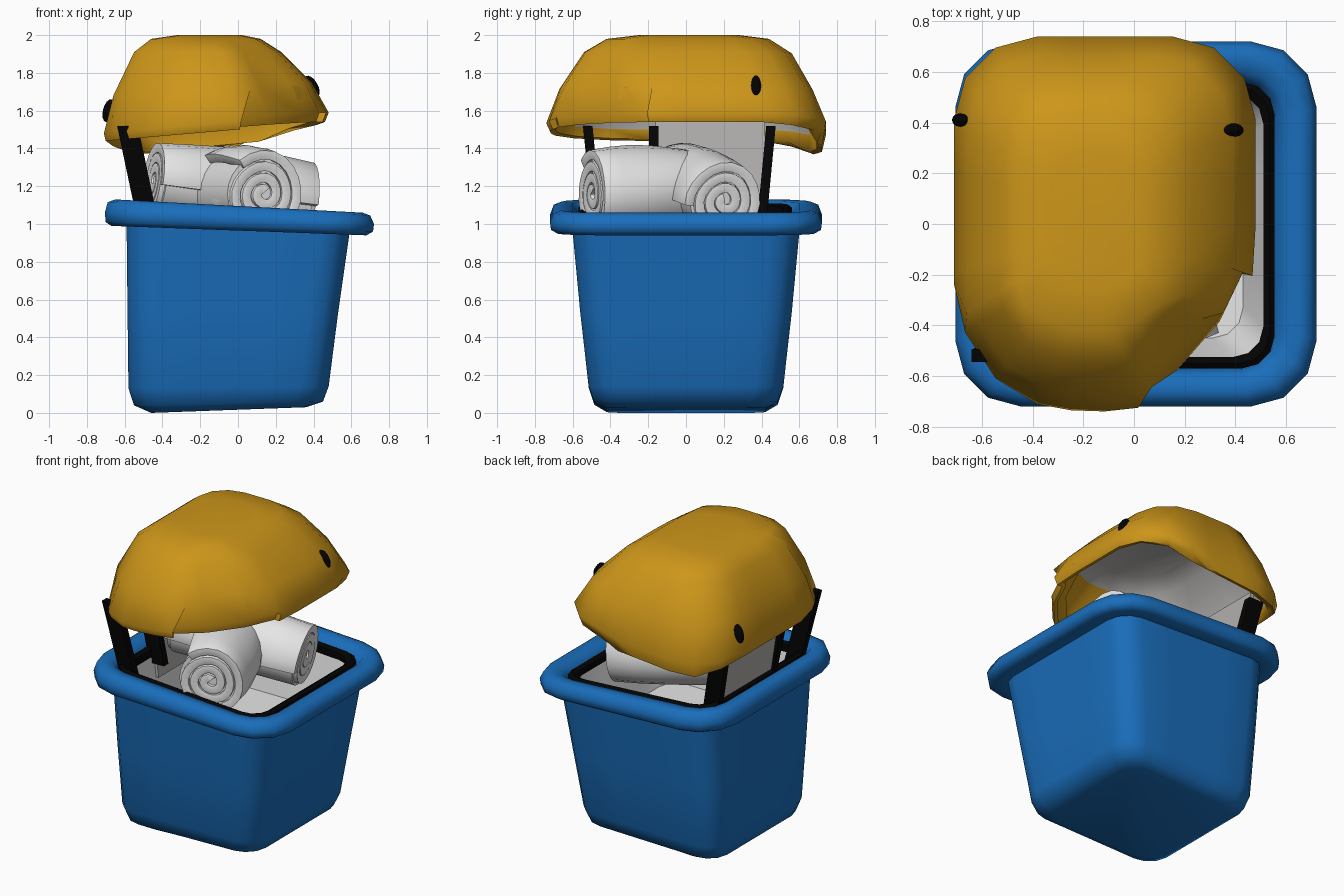
import bpy, bmesh, math
from mathutils import Vector

if "Cube" in bpy.data.objects:
    bpy.data.objects.remove(bpy.data.objects["Cube"])


def material(name, rgb):
    m = bpy.data.materials.new(name)
    m.diffuse_color = (*rgb, 1)
    m.use_nodes = True
    m.node_tree.nodes["Principled BSDF"].inputs["Base Color"].default_value = m.diffuse_color
    return m


BLUE = material("blue", (0.010, 0.155, 0.50))
YELLOW = material("mustard", (0.61, 0.305, 0.010))
WHITE = material("towel_white", (0.82, 0.82, 0.82))
GREY = material("lining_grey", (0.44, 0.43, 0.42))
BLACK = material("black", (0.001, 0.001, 0.001))


def finish(bm, name, mats, angle=40):
    bmesh.ops.recalc_face_normals(bm, faces=bm.faces)
    me = bpy.data.meshes.new(name)
    bm.to_mesh(me)
    bm.free()
    for m in mats:
        me.materials.append(m)
    me.shade_smooth()
    me.set_sharp_from_angle(angle=math.radians(angle))
    ob = bpy.data.objects.new(name, me)
    bpy.context.collection.objects.link(ob)
    return ob


def ring(x0, x1, y0, y1, r, zl, zr, n=3, m=3):
    """Rounded rectangle whose height runs from zl (left) to zr (right)."""
    corners = [(x1 - r, y1 - r, 0), (x0 + r, y1 - r, 90),
               (x0 + r, y0 + r, 180), (x1 - r, y0 + r, 270)]
    arcs = [[(cx + r * math.cos(math.radians(a + 90 * i / n)),
              cy + r * math.sin(math.radians(a + 90 * i / n))) for i in range(n + 1)]
            for cx, cy, a in corners]
    pts = []
    for k, arc in enumerate(arcs):
        pts += arc
        a, b = arc[-1], arcs[(k + 1) % 4][0]
        pts += [(a[0] + (b[0] - a[0]) * j / (m + 1), a[1] + (b[1] - a[1]) * j / (m + 1))
                for j in range(1, m + 1)]
    return [Vector((x, y, zl + (zr - zl) * (x - x0) / (x1 - x0))) for x, y in pts]


def loft(name, levels, mats, rule=lambda i, c: 0, loop=False, warp=None, angle=40):
    """Skin rounded rectangles; rule picks the material by level and face centre."""
    bm = bmesh.new()
    rows = []
    for i, lv in enumerate(levels):
        pts = ring(*lv)
        if warp:
            pts = [warp(i, p) for p in pts]
        rows.append([bm.verts.new(p) for p in pts])
    n = len(rows[0])
    for i in range(len(rows) if loop else len(rows) - 1):
        a, b = rows[i], rows[(i + 1) % len(rows)]
        for j in range(n):
            f = bm.faces.new((a[j], a[(j + 1) % n], b[(j + 1) % n], b[j]))
            f.material_index = rule(i, f.calc_center_median())
    if not loop:
        for i, row in ((0, rows[0][::-1]), (len(rows) - 1, rows[-1])):
            f = bm.faces.new(row)
            f.material_index = rule(i, f.calc_center_median())
    return finish(bm, name, mats, angle)


# Bucket: tapered body, rolled rim and hollow inside
loft("bucket", [
    (-0.46, 0.36, -0.42, 0.42, 0.12, 0.0, 0.03),
    (-0.55, 0.45, -0.485, 0.485, 0.14, 0.04, 0.06),
    (-0.58, 0.48, -0.515, 0.515, 0.15, 0.13, 0.14),
    (-0.585, 0.53, -0.56, 0.56, 0.15, 0.55, 0.53),
    (-0.59, 0.59, -0.60, 0.60, 0.15, 1.0, 0.95),
    (-0.67, 0.68, -0.68, 0.68, 0.24, 0.99, 0.94),
    (-0.70, 0.715, -0.715, 0.715, 0.26, 1.01, 0.96),
    (-0.705, 0.72, -0.72, 0.72, 0.26, 1.06, 1.0),
    (-0.69, 0.70, -0.70, 0.70, 0.25, 1.115, 1.045),
    (-0.65, 0.66, -0.66, 0.66, 0.22, 1.13, 1.06),
    (-0.60, 0.60, -0.60, 0.60, 0.17, 1.12, 1.05),
    (-0.56, 0.56, -0.575, 0.565, 0.14, 1.07, 1.01),
    (-0.53, 0.48, -0.50, 0.50, 0.13, 0.55, 0.53),
    (-0.50, 0.40, -0.45, 0.45, 0.12, 0.10, 0.10)], [BLUE], angle=75)

# Lining inside the bucket and its black binding
loft("bucket_lining", [
    (-0.52, 0.49, -0.50, 0.50, 0.13, 0.62, 0.62),
    (-0.55, 0.55, -0.565, 0.555, 0.13, 1.07, 1.01),
    (-0.515, 0.515, -0.53, 0.52, 0.12, 1.07, 1.01),
    (-0.47, 0.43, -0.45, 0.45, 0.12, 0.66, 0.66)], [WHITE])
loft("lining_binding", [
    (-0.555, 0.555, -0.57, 0.56, 0.13, 1.04, 0.98),
    (-0.555, 0.555, -0.57, 0.56, 0.13, 1.095, 1.03),
    (-0.535, 0.535, -0.55, 0.54, 0.12, 1.11, 1.045),
    (-0.51, 0.51, -0.525, 0.515, 0.12, 1.095, 1.03),
    (-0.51, 0.51, -0.525, 0.515, 0.12, 1.04, 0.98)], [BLACK], loop=True)


# Lid: tilted soft shell, front narrowed, back edge hanging lower
def lid_warp(i, p):
    hang = {2: 0.2, 3: 0.2, 4: 0.5, 5: 1, 6: 1, 7: 0.5, 8: 0.2}.get(i, 0)
    k = min(max((p.y - 0.5) / 0.15, 0), 1)
    p.z -= 0.085 * hang * k * (1.0 if p.x < 0.13 else 0.35)
    x, y = p.x, p.y
    if y < -0.35:
        p.y += 0.55 * (x + 0.15) ** 2
    if x > 0.1 and y < 0:
        p.x -= 0.3 * y * y
    return p


loft("lid", [
    (-0.32, 0.02, -0.25, 0.28, 0.12, 2.0, 2.0),
    (-0.46, 0.12, -0.42, 0.44, 0.20, 1.98, 1.98),
    (-0.55, 0.23, -0.54, 0.56, 0.26, 1.91, 1.91),
    (-0.66, 0.39, -0.67, 0.67, 0.32, 1.68, 1.75),
    (-0.71, 0.48, -0.74, 0.74, 0.33, 1.48, 1.59),
    (-0.70, 0.46, -0.72, 0.72, 0.32, 1.44, 1.54),
    (-0.67, 0.43, -0.69, 0.69, 0.32, 1.45, 1.55),
    (-0.67, 0.44, -0.70, 0.70, 0.32, 1.50, 1.60),
    (-0.63, 0.36, -0.64, 0.64, 0.30, 1.67, 1.74),
    (-0.52, 0.20, -0.51, 0.53, 0.25, 1.88, 1.88),
    (-0.42, 0.09, -0.39, 0.41, 0.20, 1.95, 1.95)],
    [YELLOW, GREY], angle=75, warp=lid_warp,
    rule=lambda i, c: 1 if i >= 9 or (i >= 7 and c.x < -0.42) else 0)


def beam(name, a, b, wx, wy, mat):
    """Flat bar from a to b with horizontal section wx by wy."""
    bm = bmesh.new()
    rows = [[bm.verts.new((p[0] + sx * wx / 2, p[1] + sy * wy / 2, p[2]))
             for sx, sy in ((-1, -1), (1, -1), (1, 1), (-1, 1))] for p in (a, b)]
    bm.faces.new(rows[0][::-1])
    bm.faces.new(rows[1])
    for j in range(4):
        k = (j + 1) % 4
        bm.faces.new((rows[0][j], rows[0][k], rows[1][k], rows[1][j]))
    return finish(bm, name, [mat], 30)


# Hinge straps on the left and the lining panel between two of them
for i, (yb, yt) in enumerate([(-0.47, -0.52), (-0.17, -0.17), (0.40, 0.45)]):
    beam(f"hinge_strap_{i + 1}", (-0.475, yb, 1.0), (-0.585, yt, 1.52), 0.11, 0.05, BLACK)
beam("hinge_panel", (-0.49, 0.12, 0.9), (-0.60, 0.13, 1.60), 0.03, 0.58, GREY)

# Black handle tabs poking through the lid sides
for name, pos, axis in [("right_tab", (0.392, 0.37, 1.73), (-0.5, 0, 0.85)),
                        ("left_tab", (-0.685, 0.41, 1.60), (0.25, 0, 0.97))]:
    bm = bmesh.new()
    bmesh.ops.create_uvsphere(bm, u_segments=12, v_segments=8, radius=1)
    ob = finish(bm, name, [BLACK])
    ob.scale = (0.027, 0.03, 0.062)
    ob.rotation_mode = 'QUATERNION'
    ob.rotation_quaternion = Vector(axis).to_track_quat('Z', 'Y')
    ob.location = pos


def towel(name, end, tail, radius, start):
    """Rolled towel: spiral sheet plus an inset core."""
    end, tail = Vector(end), Vector(tail)
    length = (end - tail).length
    quat = (end - tail).to_track_quat('Z', 'Y')
    bm = bmesh.new()
    rows, N, turns = [], 66, 3.2
    for s in range(6):
        f = s / 5
        bulge = 0.93 + 0.10 * math.sin(math.pi * f)
        row = []
        for i in range(N + 1):
            t = i / N
            a = start + t * turns * 2 * math.pi
            r = (0.02 + (radius - 0.045) * t) * bulge * (1 + 0.03 * math.sin(3 * a + f * 4))
            row.append(bm.verts.new((r * math.cos(a), r * math.sin(a), f * length)))
        rows.append(row)
    for a, b in zip(rows, rows[1:]):
        for i in range(N):
            bm.faces.new((a[i], a[i + 1], b[i + 1], b[i]))
    roll = finish(bm, name, [WHITE], 60)
    solid = roll.modifiers.new("thickness", 'SOLIDIFY')
    solid.thickness, solid.offset = 0.05, 0
    bev = roll.modifiers.new("soft_edge", 'BEVEL')
    bev.width, bev.segments = 0.016, 2
    bm = bmesh.new()
    bmesh.ops.create_cone(bm, cap_ends=True, segments=24, radius1=radius * 0.8,
                          radius2=radius * 0.8, depth=length - 0.05)
    bmesh.ops.translate(bm, verts=bm.verts, vec=(0, 0, length / 2))
    core = finish(bm, name + "_core", [WHITE])
    for ob in (roll, core):
        ob.rotation_mode = 'QUATERNION'
        ob.rotation_quaternion = quat
        ob.location = tail


# Two towel rolls lying in the bucket
towel("front_towel", (0.14, -0.50, 1.16), (-0.06, 0.02, 1.17), 0.25, 1.0)
towel("rear_towel", (0.37, 0.21, 1.12), (-0.45, -0.01, 1.23), 0.235, 2.0)
